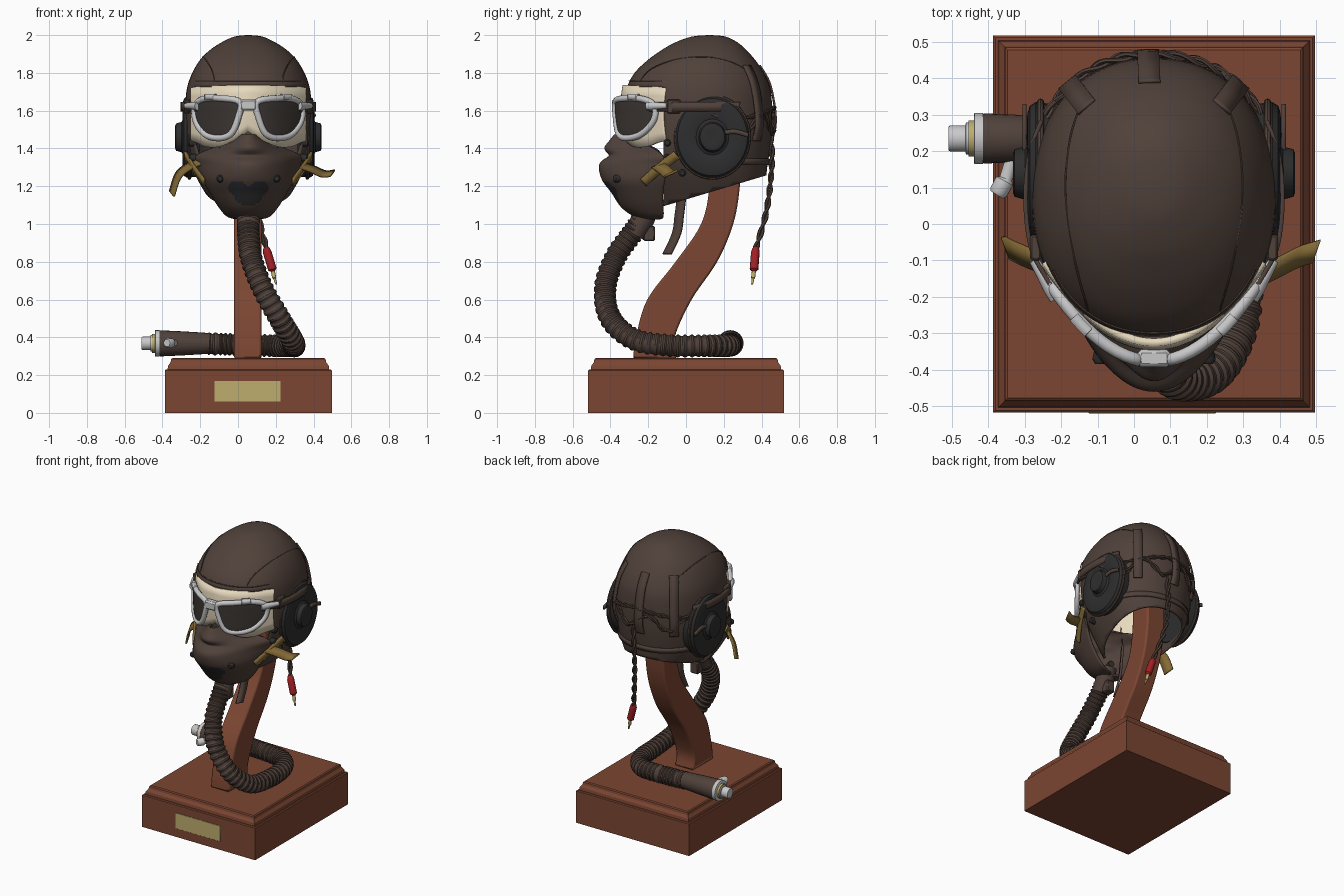
import bpy, bmesh, math
from mathutils import Vector as V

if "Cube" in bpy.data.objects:
    bpy.data.objects.remove(bpy.data.objects["Cube"])

CX = 0.055  # symmetry plane of head, post and base

def mat(name, r, g, b):
    m = bpy.data.materials.new(name)
    m.diffuse_color = [((c / 255 + 0.055) / 1.055) ** 2.4 for c in (r, g, b)] + [1]
    m.use_nodes = True
    m.node_tree.nodes["Principled BSDF"].inputs["Base Color"].default_value = m.diffuse_color
    return m

LEATHER = mat("brown_leather", 80, 65, 58)
WOOD = mat("red_wood", 124, 70, 50)
SILVER = mat("silver", 200, 200, 202)
CREAM = mat("cream_padding", 234, 220, 192)
BRASS = mat("brass", 190, 174, 110)
WEB = mat("ochre_webbing", 132, 106, 54)
BLACK = mat("black_rubber", 46, 46, 47)
LENS = mat("dark_lens", 60, 54, 50)
RED = mat("red_plug", 160, 32, 36)

def spline(pts, n, closed=False):
    """Catmull-Rom through tuples of any length, n steps per span."""
    k, out = len(pts), []
    for i in range(k if closed else k - 1):
        idx = [(i + j) % k if closed else min(max(i + j, 0), k - 1) for j in (-1, 0, 1, 2)]
        a, b, c, d = (pts[j] for j in idx)
        for s in range(n):
            t = s / n
            out.append(tuple(0.5 * (2 * q + (r - p) * t + (2 * p - 5 * q + 4 * r - u) * t * t
                       + (3 * q - p - 3 * r + u) * t ** 3) for p, q, r, u in zip(a, b, c, d)))
    return out if closed else out + [tuple(pts[-1])]

def finish(name, bm, mats, thick=0, angle=40, offset=0):
    bmesh.ops.remove_doubles(bm, verts=bm.verts, dist=1e-5)
    bmesh.ops.recalc_face_normals(bm, faces=bm.faces)
    me = bpy.data.meshes.new(name)
    bm.to_mesh(me)
    bm.free()
    for m in mats:
        me.materials.append(m)
    me.polygons.foreach_set("use_smooth", [True] * len(me.polygons))
    me.set_sharp_from_angle(angle=math.radians(angle))
    ob = bpy.data.objects.new(name, me)
    bpy.context.collection.objects.link(ob)
    if thick:
        s = ob.modifiers.new("thickness", "SOLIDIFY")
        s.thickness, s.offset = thick, offset
    return ob

def loft_bm(rings, wrap=True, caps=True, loop=False):
    bm = bmesh.new()
    vs = [[bm.verts.new(p) for p in r] for r in rings]
    n = len(vs[0])
    for a, b in zip(vs, vs[1:] + ([vs[0]] if loop else [])):
        for i in range(n if wrap else n - 1):
            j = (i + 1) % n
            bm.faces.new((a[i], a[j], b[j], b[i]))
    if caps and not loop:
        bm.faces.new(vs[0])
        bm.faces.new(vs[-1])
    return bm

def frames(pts, closed=False):
    pts, out, n, k = [V(p) for p in pts], [], None, len(pts)
    for i, p in enumerate(pts):
        t = (pts[(i + 1) % k if closed else min(i + 1, k - 1)] - pts[i - 1 if closed else max(i - 1, 0)]).normalized()
        n = n or t.orthogonal()
        n = (n - t * n.dot(t)).normalized()
        out.append((p, n, t.cross(n)))
    return out

def sweep(name, pts, radii, m, sides=16, closed=False, angle=40):
    if not isinstance(radii, list):
        radii = [radii] * len(pts)
    rings = [[p + r * (math.cos(a) * n + math.sin(a) * b) for a in (2 * math.pi * j / sides for j in range(sides))]
             for (p, n, b), r in zip(frames(pts, closed), radii)]
    return finish(name, loft_bm(rings, loop=closed), [m], angle=angle)

def twisted(name, pts, r, pitch=6):
    fr = frames(pts)
    for s in (0, math.pi):
        sweep(name, [p + r * (math.cos(i / pitch * 3 + s) * n + math.sin(i / pitch * 3 + s) * b)
                     for i, (p, n, b) in enumerate(fr)], r, LEATHER, 6)

def ribbon(name, pts, wdir, width, m, thick=0.012):
    w = V(wdir).normalized() * width / 2
    return finish(name, loft_bm([[V(p) - w, V(p) + w] for p in spline(pts, 6)], False, False), [m], thick)

def box(name, lo, hi, m, bevel=0.006):
    bm = loft_bm([[(lo[0], lo[1], z), (hi[0], lo[1], z), (hi[0], hi[1], z), (lo[0], hi[1], z)] for z in (lo[2], hi[2])])
    ob = finish(name, bm, [m])
    ob.modifiers.new("bevel", "BEVEL").width = bevel

# wooden base with stepped moulding, and its plaque
steps = [(0, 0), (.225, 0), (.23, .006), (.23, .014), (.25, .017), (.268, .03), (.284, .033), (.29, .04)]
finish("base", loft_bm([[(CX + sx * (.442 - i), sy * (.518 - i), z) for sx, sy in ((-1, -1), (1, -1), (1, 1), (-1, 1))]
                        for z, i in steps]), [WOOD], angle=20)
box("plaque", (-.125, -.52, .06), (.225, -.512, .17), BRASS, .001)

# curved post
prof = spline([(.285, -.28, -.05), (.4, -.265, -.06), (.6, -.205, .03), (.8, -.055, .165), (1.0, .08, .25),
               (1.2, .125, .285), (1.4, .13, .29)], 6)
post = finish("post", loft_bm([[(-.02, a, z), (.125, a, z), (.125, b, z), (-.02, b, z)] for z, a, b in prof]), [WOOD])
bv = post.modifiers.new("bevel", "BEVEL")
bv.width, bv.segments, bv.limit_method, bv.angle_limit = .015, 2, "ANGLE", 1

# leather flying helmet: rings of (height, front, back, half width)
HEAD = spline([(2.0, .115, .135, .01), (1.992, .03, .21, .075), (1.96, -.06, .275, .145), (1.92, -.13, .32, .205),
               (1.87, -.2, .365, .255), (1.8, -.272, .412, .297), (1.72, -.312, .445, .325), (1.62, -.314, .456, .335),
               (1.5, -.3, .455, .336), (1.4, -.28, .445, .327), (1.3, -.24, .43, .3), (1.2, -.2, .415, .25),
               (1.08, -.15, .36, .175)], 4)

def on_head(deg, z, off=0):
    a, b = next(((p, q) for p, q in zip(HEAD, HEAD[1:]) if p[0] >= z >= q[0]))
    t = (a[0] - z) / (a[0] - b[0])
    _, y0, y1, hw = (p + (q - p) * t for p, q in zip(a, b))
    c, s = math.cos(math.radians(deg)), math.sin(math.radians(deg))
    f = lambda v: math.copysign(abs(v) ** .92, v)
    return V((CX + (hw + off) * f(c), (y0 + y1) / 2 + ((y1 - y0) / 2 + off) * f(s), z))

bm = loft_bm([[on_head(d * 5, r[0]) for d in range(72)] for r in HEAD])
def cut(co, no, clear=False):
    bmesh.ops.bisect_plane(bm, geom=bm.verts[:] + bm.edges[:] + bm.faces[:], plane_co=co, plane_no=no, clear_inner=clear)
cut((0, 0, 1.13), (0, -.3, 1), True)          # sloping neck opening
cut((0, 0, 1.725), (0, 0, 1))                 # brow edge
cut((0, -.12, 1.5), (0, 1, 0))                # cheek edge
bmesh.ops.delete(bm, geom=[f for f in bm.faces if f.calc_center_median().z < 1.725
                           and f.calc_center_median().y < -.12], context="FACES")
finish("helmet", bm, [LEATHER], .016, offset=-1)

# crown, brow and neck seams
for s, d in ((-1, 180), (1, 0)):
    pts = [on_head(d - s * a, z, .001) for a, z in ((-55, 1.73), (-50, 1.8), (-30, 1.86), (0, 1.885), (35, 1.86),
                                                    (55, 1.78), (62, 1.6), (64, 1.35))]
    sweep("crown_seam", spline(pts, 5), .003, LEATHER, 6)
sweep("brow_seam", [on_head(a, 1.757, .001) for a in range(-150, -29, 4)], .004, LEATHER, 6)
ribbon("neck_band", [on_head(a, 1.33, .004) for a in range(15, 166, 10)], (0, 0, 1), .035, LEATHER, .008)

# cable tabs on the back of the helmet, braided cable and hanging lead
for d in (50, 92, 130):
    a = math.radians(d)
    ribbon("cable_tab", [on_head(d, z, o) for z, o in ((1.84, .003), (1.75, .006), (1.62, .014), (1.52, .018), (1.44, .004))],
           (-math.sin(a), math.cos(a), 0), .06, LEATHER, .01)
twisted("back_cable", spline([on_head(a, 1.53 + .05 * math.sin(a * .14), .01) for a in range(8, 173, 10)], 6), .008)
twisted("ear_cable", spline([on_head(a, 1.62 - .0011 * abs(a - 90), .01) for a in range(15, 166, 10)], 6), .007)
lead = spline([(.1, .445, 1.5), (.09, .455, 1.35), (.09, .445, 1.2), (.11, .42, 1.04), (.15, .37, .87)], 14)
twisted("plug_lead", lead, .009)
sweep("plug", [(.148, .372, .88), (.15, .37, .87), (.155, .367, .85), (.182, .36, .76), (.184, .36, .75)],
      [.01, .018, .023, .023, .012], RED, 14)
sweep("plug_tip", [(.184, .36, .752), (.192, .355, .715), (.193, .355, .712), (.203, .35, .68)], [.011, .011, .007, .005], BRASS, 10)

# ear cups, straps and snaps, mirrored
for s in (-1, 1):
    rings = [[(CX + s * u, .14 + r * .96 * math.cos(a), 1.46 + r * 1.06 * math.sin(a))
              for a in (math.pi * j / 20 for j in range(40))] for u, r in
             ((.26, .195), (.325, .203), (.341, .193), (.348, .17), (.35, .1), (.346, .09), (.354, .076), (.383, .068),
              (.388, .055), (.384, .03), (.384, .003))]
    finish("ear_cup", loft_bm(rings), [BLACK], angle=35)
    rim = [(CX + s * .312, .14 + .195 * math.cos(a), 1.46 + .216 * math.sin(a)) for a in (math.pi * j / 20 for j in range(40))]
    sweep("ear_cup_rim", rim, .01, LEATHER, 8, True)
    deg = lambda a: a if s > 0 else 180 - a
    ribbon("goggle_strap", [on_head(deg(a), 1.62, .018 if a > -30 else .01) for a in range(-40, 31, 10)], (0, 0, 1), .05, LEATHER)
    box("strap_buckle", (CX + s * .325 - .016, -.1, 1.585), (CX + s * .325 + .016, -.03, 1.66), LEATHER)
    ribbon("ear_wire_tab", [(CX + s * .356, y, z) for y, z in ((.15, 1.47), (.25, 1.49), (.33, 1.47))], (0, 0, 1), .025, LEATHER)
    for y, z, u in ((-.1, 1.43, .305), (-.1, 1.35, .3), (-.02, 1.27, .285)):
        sweep("snap", [(CX + s * (u - .03), y, z), (CX + s * (u + .008), y, z), (CX + s * (u + .015), y, z)], [.02, .02, .012], BLACK, 14)
    ribbon("mask_strap", [(CX + s * u, y, z) for u, y, z in ((.235, -.225, 1.22), (.29, -.14, 1.295), (.335, -.05, 1.365))],
           (0, -.65, .75), .05, WEB)
    tail = ((.28, -.15, 1.31), (.34, -.12, 1.29), (.4, -.09, 1.265), (.447, -.075, 1.27)) if s > 0 else \
           ((.26, -.14, 1.33), (.33, -.1, 1.295), (.375, -.08, 1.25), (.405, -.065, 1.16))
    ribbon("strap_tail", [(CX + s * u, y, z) for u, y, z in tail], (s * .3, .85, .4), .07, WEB)
    sweep("mask_stud", [(CX + s * .14, -.33, 1.24), (CX + s * .15, -.375, 1.24), (CX + s * .15, -.385, 1.24)], [.02, .02, .012], BLACK, 14)
ribbon("chin_strap", [(.08, -.02, 1.17), (.08, -.035, 1.05), (.08, -.05, .95), (.08, -.1, .84)], (.5, .8, 0), .05, LEATHER, .015)

# goggles: cream face pad, silver frames, lenses, bridge and hinges
edge = spline([(0, 1.49, 1.735), (.06, 1.45, 1.735), (.15, 1.41, 1.732), (.22, 1.41, 1.73), (.265, 1.43, 1.727), (.298, 1.44, 1.72)], 5)
cols = [(-u, a, b) for u, a, b in edge[:0:-1]] + edge
finish("goggle_pad", loft_bm([[(CX + u, -.325 + 2.5 * u * u - .012 * math.sin(math.pi * t / 6), a + (b - a) * t / 6)
                               for t in range(7)] for u, a, b in cols], False, False), [CREAM], .022)
curve_y = lambda u: -.378 + 2.65 * u * u
OUT = spline([(.045, 1.645), (.15, 1.665), (.24, 1.66), (.283, 1.62), (.276, 1.54), (.225, 1.472), (.15, 1.455), (.09, 1.48), (.055, 1.56)], 5, True)
for s in (-1, 1):
    pts = [(CX + s * u, curve_y(u), z) for u, z in OUT]
    sweep("goggle_frame", pts, .0175, SILVER, 10, True)
    rings = [[(CX + s * (.165 + (u - .165) * k), curve_y(.165 + (u - .165) * k) - .006, 1.565 + (z - 1.565) * k)
              for u, z in OUT] for k in (1, .75, .5, .25, .02)]
    finish("lens", loft_bm(rings), [LENS], .006)
    sweep("goggle_hinge", [(CX + s * u, curve_y(u) - .01, 1.625) for u in (.265, .285, .305, .33)], [.024, .022, .017, .014], SILVER, 10)
    ribbon("frame_clip", [(CX + s * u, curve_y(u) - .006, 1.672) for u in (.18, .2, .22)], (0, 0, 1), .03, SILVER, .03)
box("goggle_bridge", (CX - .045, -.393, 1.6), (CX + .045, -.345, 1.66), SILVER, .01)

# oxygen mask: rows of (height, front, back, half width, pointedness)
MASK = spline([(1.47, -.375, -.33, .03, 1), (1.435, -.402, -.26, .09, 1.6), (1.40, -.425, -.17, .19, 2.8), (1.36, -.402, -.12, .27, 2.1),
               (1.315, -.452, -.1, .27, 1.9), (1.24, -.44, -.11, .24, 1.2), (1.17, -.39, -.12, .2, 1), (1.09, -.335, -.12, .15, 1),
               (1.04, -.26, -.12, .1, 1), (1.03, -.2, -.15, .015, 1)], 6)
rows = []
for z, yf, yb, hw, e in MASK:
    rows.append([(CX + hw * math.sin(a), yb + (yf - yb) * max(math.cos(a), 0) ** e, z)
                 for a in (math.pi * (i / 56 - .5) for i in range(57))])
bm = loft_bm(rows, False, False)
for f in bm.faces:  # kidney shaped valve patch
    c = f.calc_center_median()
    u = abs(c.x - CX)
    if math.hypot((u - .055) / .05, (c.z - 1.195) / .038) < 1 or math.hypot(u / .07, (c.z - 1.15) / .05) < 1:
        f.material_index = 1
finish("oxygen_mask", bm, [LEATHER, BLACK], .014)

# corrugated hose from mask to connector
sweep("hose_collar", [(CX, -.2, 1.1), (CX, -.225, 1.03), (CX, -.275, .945)], [.06, .062, .058], LEATHER, 20)
box("hose_clip", (CX - .03, -.225, .91), (CX + .03, -.165, .99), LEATHER)
path = spline([(.055, -.225, 1.03), (.055, -.285, .95), (.07, -.375, .82), (.13, -.428, .66), (.22, -.4, .5), (.285, -.275, .39),
               (.297, -.09, .357), (.285, .09, .355), (.2, .21, .355), (.05, .235, .36), (-.16, .235, .366)], 40)
path = [V(p) for p in path]
even, acc = [path[0]], 0
for a, b in zip(path, path[1:]):  # resample to even rib spacing
    acc += (b - a).length
    if acc > .0055:
        even.append(b)
        acc = 0
sweep("hose", even, [(.06, .06, .053, .053)[i % 4] for i in range(len(even))], LEATHER, 20, angle=25)

# hose connector with metal fittings
def fitting(name, profile, m):
    sweep(name, [(x, .235, .368) for x, _ in profile], [r for _, r in profile], m, 24)
fitting("connector_sleeve", [(-.14, .054), (-.2, .058), (-.3, .064), (-.41, .069), (-.42, .066)], LEATHER)
fitting("connector_ring", [(-.415, .07), (-.438, .07), (-.44, .066)], SILVER)
fitting("connector_washer", [(-.438, .05), (-.455, .05)], BRASS)
fitting("connector_nozzle", [(-.45, .044), (-.462, .044), (-.463, .036), (-.505, .036), (-.51, .032)], SILVER)
sweep("side_valve", [(-.335, .18, .37), (-.352, .125, .37), (-.355, .118, .37), (-.372, .088, .37), (-.377, .08, .37)],
      [.018, .018, .026, .026, .02], SILVER, 14)
